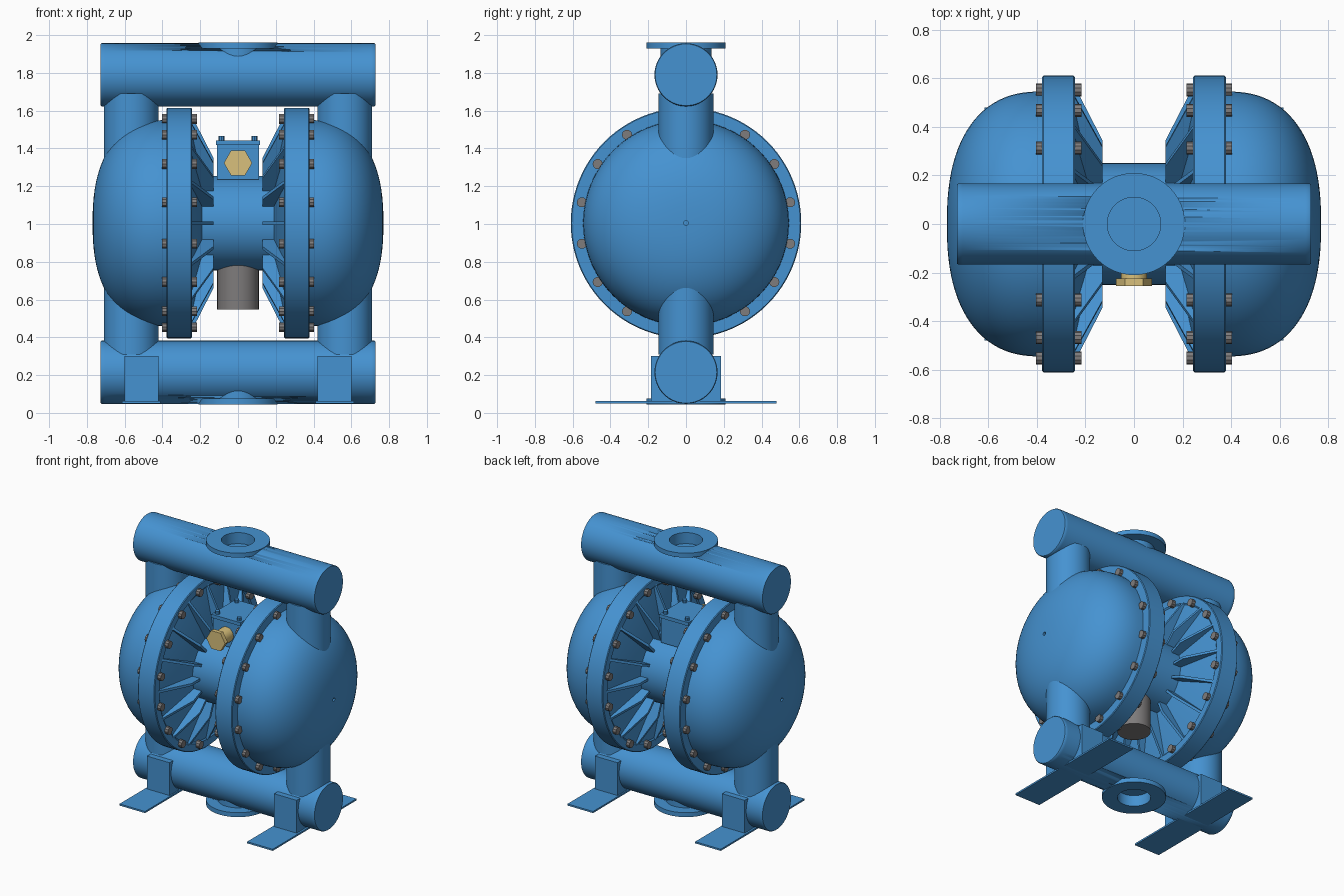
import bpy, bmesh, math
from mathutils import Matrix, Vector

if "Cube" in bpy.data.objects:
    bpy.data.objects.remove(bpy.data.objects["Cube"])

CZ = 1.005          # height of the chamber axis
TOP, LOW = 1.79, 0.215


def material(name, rgb):
    m = bpy.data.materials.new(name)
    m.diffuse_color = (*rgb, 1)
    m.use_nodes = True
    m.node_tree.nodes["Principled BSDF"].inputs["Base Color"].default_value = m.diffuse_color
    return m


BLUE = material("blue_paint", (0.06, 0.29, 0.64))
STEEL = material("steel", (0.21, 0.2, 0.2))
BRASS = material("brass", (0.69, 0.53, 0.2))


def finish(name, bm, mat, smooth=True):
    bmesh.ops.remove_doubles(bm, verts=bm.verts, dist=1e-5)
    bmesh.ops.recalc_face_normals(bm, faces=bm.faces)
    me = bpy.data.meshes.new(name)
    bm.to_mesh(me)
    bm.free()
    ob = bpy.data.objects.new(name, me)
    bpy.context.collection.objects.link(ob)
    me.materials.append(mat)
    if smooth:
        bpy.ops.object.select_all(action='DESELECT')
        ob.select_set(True)
        bpy.context.view_layer.objects.active = ob
        bpy.ops.object.shade_smooth_by_angle(angle=math.radians(35))
    return ob


def add_lathe(bm, profile, axis, loc, seg, closed=False):
    """Turn (radius, distance along axis) points round an axis."""
    rings = []
    for r, d in profile:
        ring = []
        for i in range(seg):
            a = 2 * math.pi * i / seg
            u, v = r * math.cos(a), r * math.sin(a)
            p = {'x': (d, u, v), 'y': (u, d, v), 'z': (u, v, d)}[axis]
            ring.append(bm.verts.new(Vector(p) + Vector(loc)))
        rings.append(ring)
    pairs = list(zip(rings, rings[1:]))
    if closed:
        pairs.append((rings[-1], rings[0]))
    for a, b in pairs:
        for i in range(seg):
            j = (i + 1) % seg
            bm.faces.new((a[i], a[j], b[j], b[i]))


def lathe(name, profile, axis, loc=(0, 0, 0), mat=BLUE, seg=64, closed=False):
    bm = bmesh.new()
    add_lathe(bm, profile, axis, loc, seg, closed)
    return finish(name, bm, mat)


def rod(r, a, b):
    return [(0, a), (r, a), (r, b), (0, b)]


def box(name, x, y, z, mat=BLUE):
    bm = bmesh.new()
    c = [(p[0] + p[1]) / 2 for p in (x, y, z)]
    s = [p[1] - p[0] for p in (x, y, z)]
    bmesh.ops.create_cube(bm, size=1, matrix=Matrix.Translation(c) @ Matrix.Diagonal((*s, 1)))
    return finish(name, bm, mat, False)


# Manifolds with a flanged port at the middle
for label, z, s in (("top", TOP, 1), ("bottom", LOW, -1)):
    pipe = lathe(label + "_manifold", [(0, -.728), (.163, -.728), (.167, -.722), (.167, -.705),
                 (.167, .705), (.167, .722), (.163, .728), (0, .728)], 'x', (0, 0, z))
    cutter = lathe(label + "_port_cutter", rod(.112, .09 * s, .25 * s), 'z', (0, 0, z))
    cutter.hide_render = True
    cutter.hide_set(True)
    mod = pipe.modifiers.new("port", 'BOOLEAN')
    mod.object = cutter
    mod.solver = 'EXACT'
    ring = [(.11, .085), (.11, .17), (.21, .17), (.21, .138), (.135, .138), (.135, .085)]
    lathe(label + "_port_flange", [(r, d * s) for r, d in ring], 'z', (0, 0, z), closed=True)

# Left and right pump sides
for label, s in (("left", -1), ("right", 1)):
    # Riser pipe between the manifolds
    lathe(label + "_riser", rod(.145, .31, 1.69), 'z', (.565 * s, 0, 0))

    # Rounded outer chamber
    n = 2 / 2.4
    prof = [(.545 * math.cos(t) ** n, (.38 + .39 * math.sin(t) ** n) * s)
            for t in (math.pi / 2 * i / 24 for i in range(24))]
    lathe(label + "_dome", [(.545, .36 * s)] + prof + [(.012, .77 * s), (.012, .75 * s), (0, .75 * s)],
          'x', (0, 0, CZ))

    # Clamping rim with a dished inner face
    rim = [(0, .19), (.25, .19), (.545, .25), (.555, .243), (.605, .243), (.61, .248),
           (.61, .373), (.605, .378), (0, .378)]
    lathe(label + "_rim", [(r, d * s) for r, d in rim], 'x', (0, 0, CZ), seg=96)

    # Radial ribs and rim bolts
    ribs, bolts = bmesh.new(), bmesh.new()
    for k in range(16):
        a = 2 * math.pi * k / 16
        c, d = math.cos(a), math.sin(a)
        sides = []
        for w in (-.009, .009):
            sides.append([ribs.verts.new((x * s, r * c - w * d, CZ + r * d + w * c))
                          for x, r in ((.13, .23), (.13, .345), (.243, .565), (.27, .565), (.27, .23))])
        ribs.faces.new(sides[0])
        ribs.faces.new(sides[1][::-1])
        for i in range(5):
            j = (i + 1) % 5
            ribs.faces.new((sides[0][i], sides[0][j], sides[1][j], sides[1][i]))
        a += math.pi / 16
        loc = (0, .562 * math.cos(a), CZ + .562 * math.sin(a))
        for p, q in ((.217, .25), (.37, .403)):
            add_lathe(bolts, rod(.027, p * s, q * s), 'x', loc, 10)
    finish(label + "_ribs", ribs, BLUE, False)
    finish(label + "_bolts", bolts, STEEL)

    # Foot block and base plate
    x = sorted((.42 * s, .60 * s))
    box(label + "_foot_block", x, (-.185, .185), (.055, .30))
    x = sorted((.41 * s, .615 * s))
    box(label + "_foot_plate", x, (-.48, .48), (.05, .062))

# Centre hub
lathe("center_hub", rod(.25, -.2, .2), 'x', (0, 0, CZ))

# Exhaust silencer
lathe("silencer", rod(.11, .547, .85), 'z', mat=STEEL)

# Air valve housing with a bolted lid
box("valve_housing", (-.11, .11), (-.13, .13), (1.235, 1.42))
box("valve_lid", (-.117, .117), (-.14, .14), (1.417, 1.442))
lid = bmesh.new()
for x in (-.087, .087):
    for y in (-.11, .11):
        add_lathe(lid, rod(.016, 1.44, 1.465), 'z', (x, y, 0), 8)
finish("valve_lid_bolts", lid, BLUE)

# Brass air inlet plug
lathe("inlet_stem", rod(.054, -.235, -.12), 'y', (0, 0, 1.323), BRASS, 32)
lathe("inlet_hex", rod(.075, -.255, -.225), 'y', (0, 0, 1.323), BRASS, 6)
